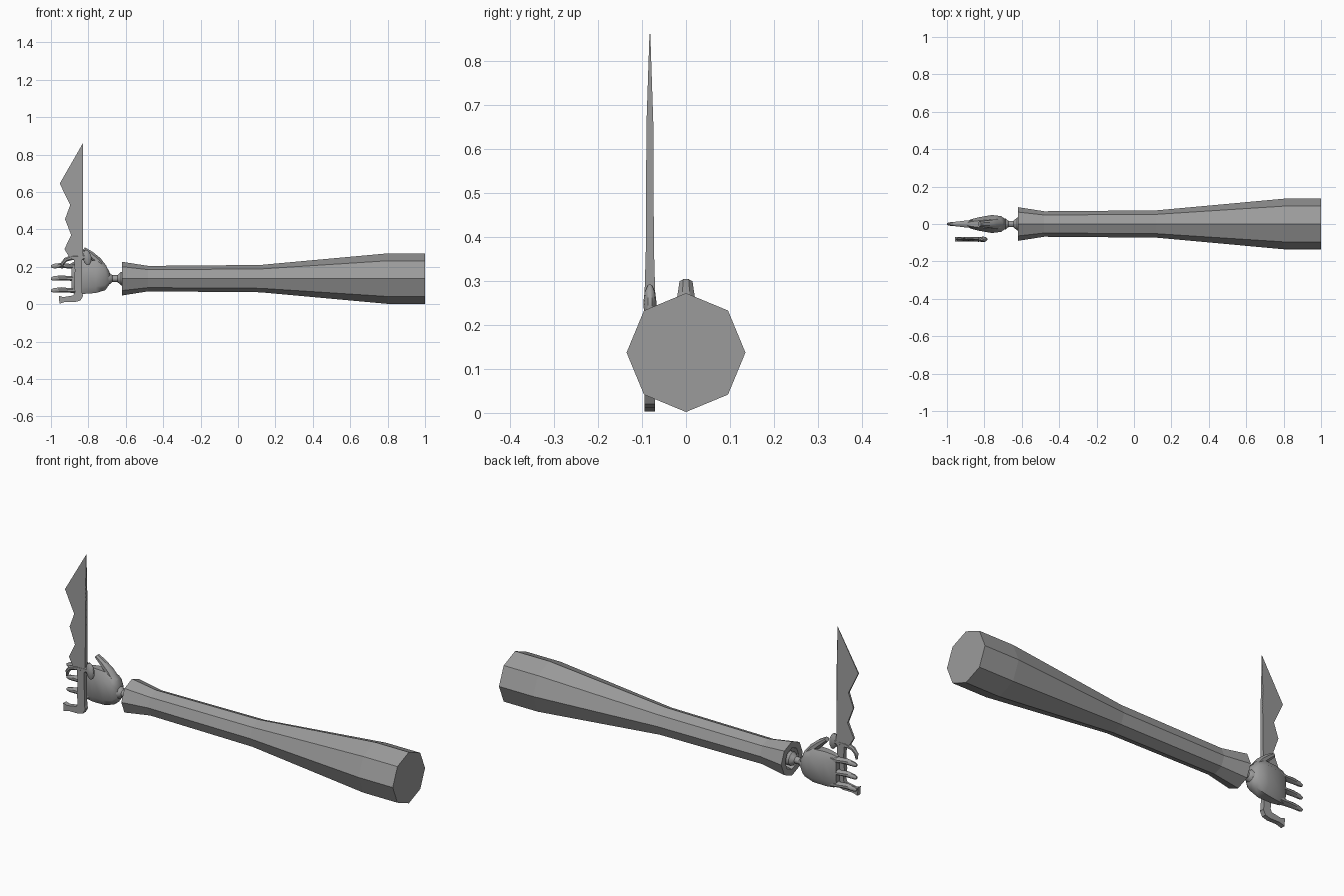
import bpy, bmesh, math
from mathutils import Vector

if "Cube" in bpy.data.objects:
    bpy.data.objects.remove(bpy.data.objects["Cube"])

grey = bpy.data.materials.new("plain grey")
grey.diffuse_color = (0.33, 0.33, 0.33, 1)
grey.use_nodes = True
grey.node_tree.nodes["Principled BSDF"].inputs["Base Color"].default_value = grey.diffuse_color
ZC = 0.137   # height of the arm axis
YS = -0.082  # plane of the sword


def finish(name, bm, smooth=True):
    bmesh.ops.recalc_face_normals(bm, faces=bm.faces)
    me = bpy.data.meshes.new(name)
    bm.to_mesh(me)
    bm.free()
    me.materials.append(grey)
    ob = bpy.data.objects.new(name, me)
    bpy.context.collection.objects.link(ob)
    if smooth:
        bpy.ops.object.select_all(action='DESELECT')
        ob.select_set(True)
        bpy.context.view_layer.objects.active = ob
        bpy.ops.object.shade_smooth_by_angle(angle=math.radians(40))
    return ob


def skin(bm, rings):
    """Joins equal rings of points and caps both ends."""
    rings = [[bm.verts.new(p) for p in r] for r in rings]
    n = len(rings[0])
    for a, b in zip(rings, rings[1:]):
        for i in range(n):
            j = (i + 1) % n
            bm.faces.new((a[i], a[j], b[j], b[i]))
    bm.faces.new(rings[0])
    bm.faces.new(rings[-1])


def lathe(name, profile, sides, smooth):
    """Profile of (x, radius) turned around the arm axis."""
    bm = bmesh.new()
    skin(bm, [[(x, r * math.sin(i * math.tau / sides), ZC + r * math.cos(i * math.tau / sides))
               for i in range(sides)] for x, r in profile])
    return finish(name, bm, smooth)


def limb(name, path, sides=8, y=0.0):
    """Tube in the xz plane; path of (x, z, half width in plane, half depth in y)."""
    bm = bmesh.new()
    rings = []
    for k, (x, z, w, d) in enumerate(path):
        a, b = path[max(k - 1, 0)], path[min(k + 1, len(path) - 1)]
        t = Vector((b[0] - a[0], b[1] - a[1])).normalized()
        ring = []
        for i in range(sides):
            ang = (i + 0.5) * math.tau / sides
            c, s = w * math.cos(ang), d * math.sin(ang)
            ring.append((x - t.y * c, y + s, z + t.x * c))
        rings.append(ring)
    skin(bm, rings)
    return finish(name, bm)


def plate(name, outline):
    """Flat shape in the sword plane; outline of (x, z, half thickness)."""
    bm = bmesh.new()
    skin(bm, [[(x, YS + s * t, z) for x, z, t in outline] for s in (-1, 1)])
    return finish(name, bm, False)


# Sleeve with a hollow cuff
lathe("sleeve", [(-0.56, 0.045), (-0.62, 0.056), (-0.62, 0.09), (-0.48, 0.068), (0.12, 0.073),
                 (0.8, 0.135), (1.0, 0.135)], 8, False)

# Wrist joint
lathe("wrist", [(-0.70, 0.032), (-0.685, 0.03), (-0.672, 0.018), (-0.645, 0.018),
                (-0.625, 0.036), (-0.60, 0.036), (-0.55, 0.02)], 10, True)

# Palm: rounded sections along x (x, low z, high z, half depth)
bm = bmesh.new()
rings = []
for x, lo, hi, d in [(-0.688, 0.105, 0.175, 0.026), (-0.71, 0.075, 0.212, 0.042),
                     (-0.76, 0.06, 0.235, 0.048), (-0.83, 0.055, 0.235, 0.036),
                     (-0.875, 0.057, 0.228, 0.024), (-0.89, 0.065, 0.22, 0.016)]:
    m = 0.2 * (hi - lo)
    rings.append([(x, sy * d * k, z) for sy, k, z in
                  [(-1, 0.5, lo), (-1, 1, lo + m), (-1, 1, hi - m), (-1, 0.5, hi),
                   (1, 0.5, hi), (1, 1, hi - m), (1, 1, lo + m), (1, 0.5, lo)]])
skin(bm, rings)
finish("palm", bm)

# Three fingers
for i, z in enumerate((0.074, 0.138, 0.204)):
    limb(f"finger_{i + 1}", [(-0.86, z, 0.02, 0.024), (-0.90, z, 0.013, 0.02),
                             (-0.945, z + 0.003, 0.015, 0.014),
                             (-0.985, z, 0.013, 0.01), (-1.0, z - 0.002, 0.007, 0.006)])

# Thumb
limb("thumb", [(-0.715, 0.19, 0.02, 0.03), (-0.75, 0.232, 0.022, 0.026),
               (-0.79, 0.268, 0.019, 0.02), (-0.825, 0.295, 0.012, 0.016)])

# Blade: thick spine, toothed thin edge
plate("blade", [(-0.83, 0.24, 0.013), (-0.83, 0.38, 0.009), (-0.83, 0.65, 0.008), (-0.83, 0.86, 0.001),
                (-0.953, 0.645, 0.003), (-0.897, 0.53, 0.006), (-0.925, 0.455, 0.004),
                (-0.892, 0.37, 0.007), (-0.928, 0.295, 0.005), (-0.895, 0.24, 0.011)])

# Grip and hooked pommel
T = 0.012
plate("grip", [(x, z, T) for x, z in [
    (-0.835, 0.25), (-0.833, 0.06), (-0.828, 0.045), (-0.842, 0.02), (-0.87, 0.012), (-0.925, 0.012),
    (-0.955, 0.003), (-0.957, 0.045), (-0.935, 0.038), (-0.88, 0.047), (-0.872, 0.065),
    (-0.878, 0.12), (-0.872, 0.18), (-0.878, 0.25)]])

# Guard hook curling forward
limb("guard_hook", [(-0.82, 0.252, 0.016, 0.014), (-0.885, 0.25, 0.014, 0.013), (-0.922, 0.238, 0.012, 0.012),
                    (-0.94, 0.215, 0.01, 0.011), (-0.942, 0.19, 0.005, 0.008)], 8, YS)

# Rounded guard knob behind the blade
limb("guard_knob", [(-0.80, 0.21, 0.008, 0.008), (-0.803, 0.225, 0.02, 0.013), (-0.807, 0.25, 0.024, 0.015),
                    (-0.811, 0.275, 0.018, 0.012), (-0.814, 0.29, 0.007, 0.005)], 10, YS)
